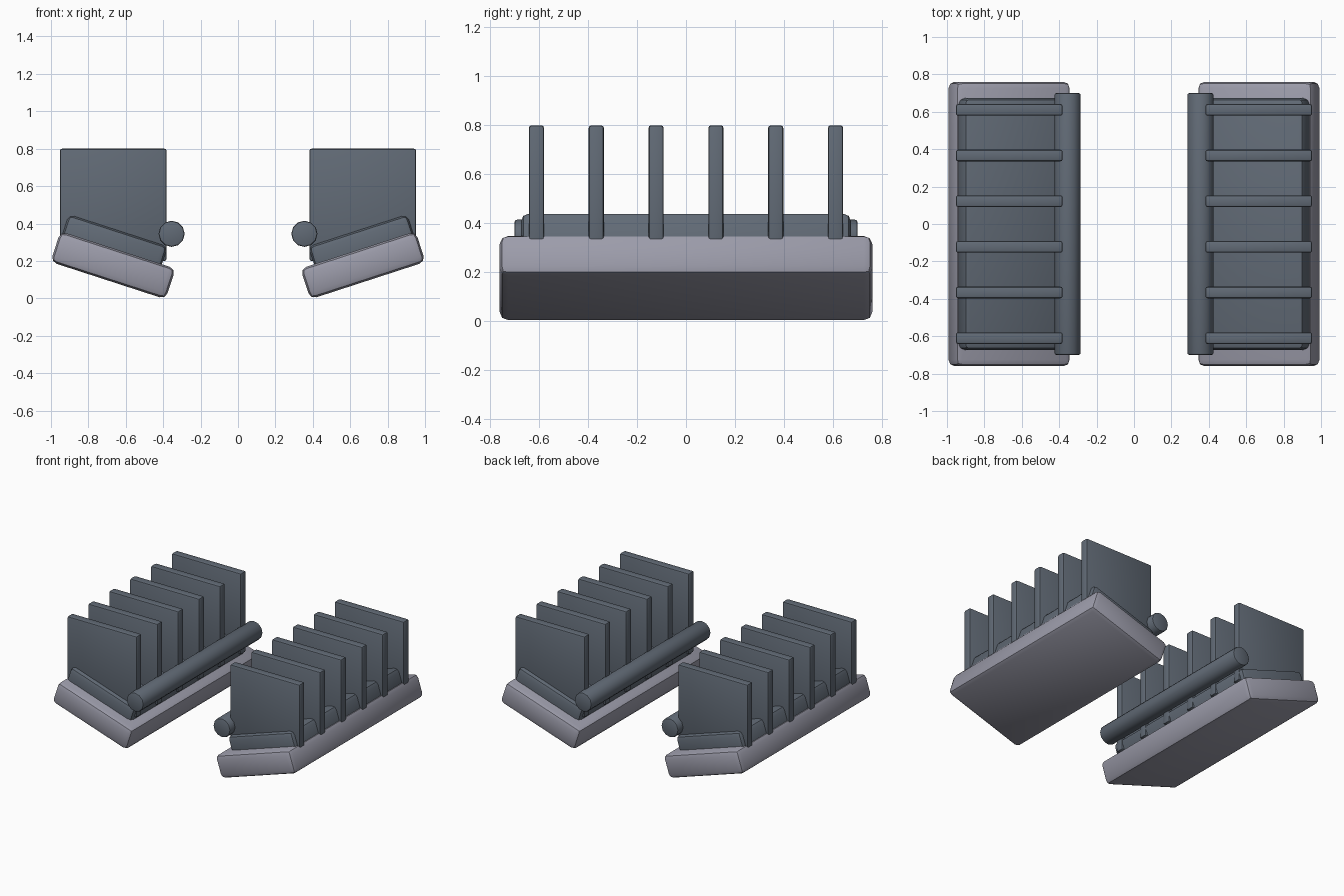
import bpy
import math

if "Cube" in bpy.data.objects:
    bpy.data.objects.remove(bpy.data.objects["Cube"])


def material(name, rgb):
    m = bpy.data.materials.new(name)
    m.diffuse_color = (*rgb, 1)
    m.use_nodes = True
    m.node_tree.nodes["Principled BSDF"].inputs["Base Color"].default_value = m.diffuse_color
    return m


light_grey = material("light_grey", (0.33, 0.33, 0.40))
slate_grey = material("slate_grey", (0.12, 0.145, 0.18))


def finish(ob, name, mat, bevel, segments=2):
    """Name, colour, bevel and smooth a part."""
    ob.name = name
    ob.data.materials.append(mat)
    bpy.ops.object.transform_apply(location=False, rotation=False, scale=True)
    mod = ob.modifiers.new("rounded_edges", 'BEVEL')
    mod.width = bevel
    mod.segments = segments
    mod.limit_method = 'ANGLE'
    mod.angle_limit = math.radians(40)
    bpy.ops.object.modifier_apply(modifier=mod.name)
    bpy.ops.object.shade_smooth_by_angle(angle=math.radians(35))
    return ob


def box(name, loc, size, mat, bevel, tilt=0):
    bpy.ops.mesh.primitive_cube_add(size=1, location=loc, rotation=(0, tilt, 0))
    ob = bpy.context.object
    ob.scale = size
    return finish(ob, name, mat, bevel)


TILT = math.radians(18)

for side, label in ((-1, "left"), (1, "right")):
    x = side * 0.668
    tilt = -side * TILT

    # Tilted base slab and the smaller pad resting in it
    box(label + "_base", (x, 0, 0.177), (0.647, 1.52, 0.172), light_grey, 0.034, tilt)
    box(label + "_pad", (x, 0, 0.277), (0.555, 1.345, 0.18), slate_grey, 0.03, tilt)

    # Row of upright fins
    for i in range(6):
        y = -0.61 + i * 0.244
        box(f"{label}_fin_{i + 1}", (side * 0.667, y, 0.5), (0.57, 0.062, 0.6),
            slate_grey, 0.011)

    # Rod along the inner edge
    bpy.ops.mesh.primitive_cylinder_add(vertices=12, radius=0.07, depth=1.4,
                                        location=(side * 0.355, 0, 0.345),
                                        rotation=(math.pi / 2, 0, 0))
    finish(bpy.context.object, label + "_rod", slate_grey, 0.01)
